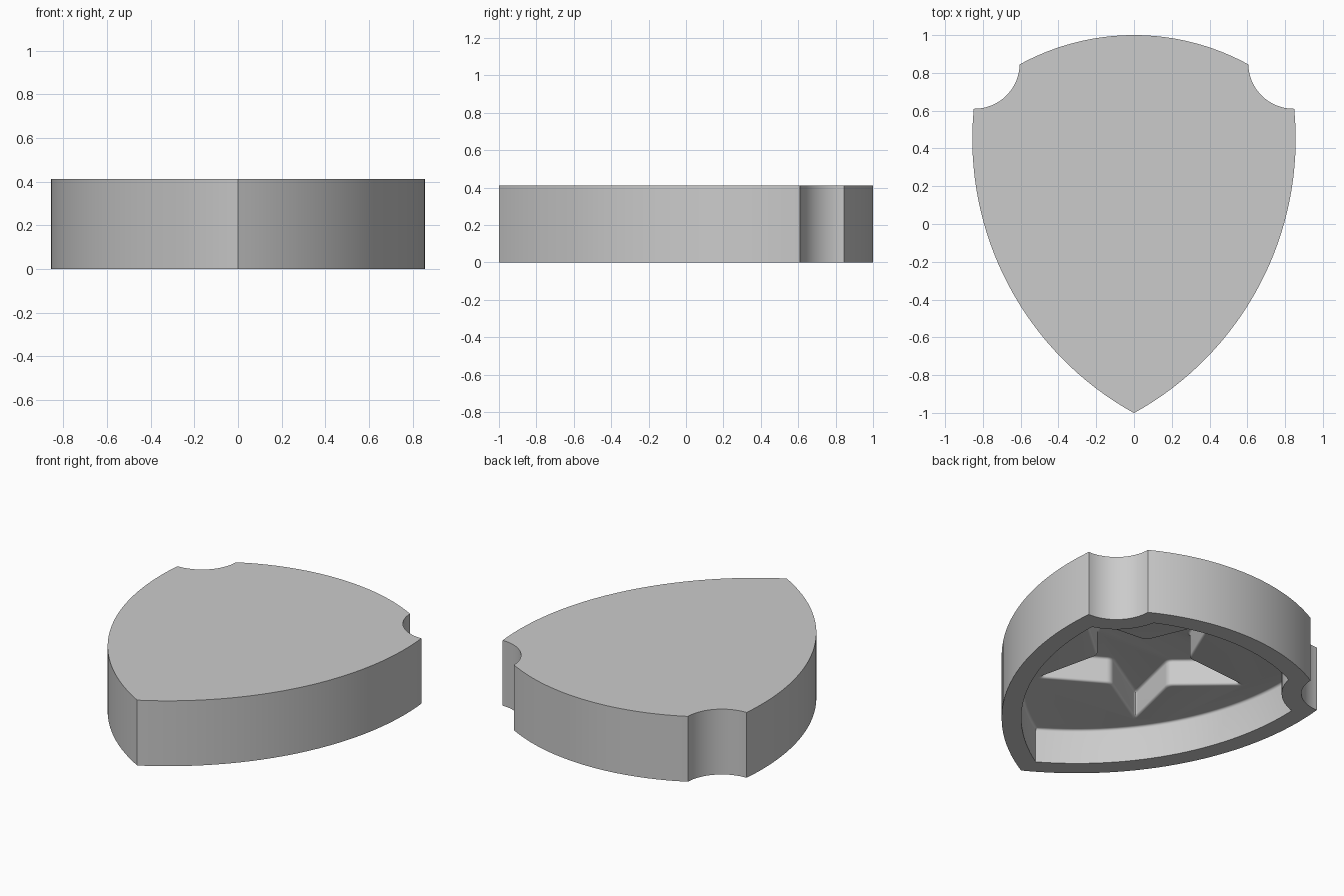
import bpy, bmesh, math
from mathutils import Vector

cube = bpy.data.objects.get("Cube")
if cube:
    bpy.data.objects.remove(cube, do_unlink=True)

HEIGHT, WALL, FLOOR, STAR_TOP, FILLET = 0.411, 0.112, 0.22, 0.383, 0.015
STAR_CENTRE = Vector((0, 0.075))


def meet(c1, r1, c2, r2, side):
    """Intersection of two circles, on the chosen side of the line of centres."""
    d = c2 - c1
    a = (d.length_squared + r1 * r1 - r2 * r2) / (2 * d.length)
    h = math.sqrt(r1 * r1 - a * a)
    d.normalize()
    return c1 + d * a + Vector((-d.y, d.x)) * h * side


def arc(c, p, q, n):
    """Points from p up to, but without, q around centre c."""
    a = math.atan2(p.y - c.y, p.x - c.x)
    sweep = math.atan2(q.y - c.y, q.x - c.x) - a
    sweep = (sweep + math.pi) % math.tau - math.pi
    r = (p - c).length
    return [c + r * Vector((math.cos(a + sweep * i / n), math.sin(a + sweep * i / n)))
            for i in range(n)]


def shield(inset):
    """Shield outline: two flank arcs, two scooped corners and a crown arc."""
    flank, scoop, crown = Vector((-0.802, 0.45)), Vector((0.845, 0.85)), Vector((0, -0.258))
    rf, rs, rc = 1.658 - inset, 0.24 + inset, 1.258 - inset
    tip = Vector((0, flank.y - math.sqrt(rf * rf - flank.x ** 2)))
    low = min((meet(flank, rf, scoop, rs, s) for s in (1, -1)), key=lambda p: p.y)
    high = min((meet(crown, rc, scoop, rs, s) for s in (1, -1)), key=lambda p: p.x)
    top = Vector((0, crown.y + rc))
    half = arc(flank, tip, low, 32) + arc(scoop, low, high, 16) + arc(crown, high, top, 16)
    return half + [top] + [Vector((-p.x, p.y)) for p in reversed(half[1:])]


def star(inset):
    """Five-pointed star with slightly rounded corners."""
    outer, inner, cut = 0.6, 0.272, 0.03
    pts = []
    for i in range(10):
        a = math.pi / 2 + i * math.pi / 5
        pts.append((inner if i % 2 else outer) * Vector((math.cos(a), math.sin(a))))
    rounded = []
    for i, p in enumerate(pts):
        u = p + (pts[i - 1] - p).normalized() * cut
        v = p + (pts[(i + 1) % 10] - p).normalized() * cut
        for t in (0, 0.25, 0.5, 0.75, 1):
            rounded.append(u * (1 - t) ** 2 + p * 2 * t * (1 - t) + v * t * t)
    reach = 0.235  # distance from the centre to each edge line
    return [STAR_CENTRE + p * (reach - inset) / reach for p in rounded]


def loft(name, outline, rings):
    """Closed solid through (inset, height) rings of an outline."""
    bm = bmesh.new()
    loops = [[bm.verts.new((p.x, p.y, z)) for p in outline(t)] for t, z in rings]
    bm.faces.new(list(reversed(loops[0])))
    bm.faces.new(loops[-1])
    n = len(loops[0])
    for a, b in zip(loops, loops[1:]):
        for i in range(n):
            j = (i + 1) % n
            bm.faces.new((a[i], a[j], b[j], b[i]))
    bmesh.ops.recalc_face_normals(bm, faces=bm.faces)
    mesh = bpy.data.meshes.new(name)
    bm.to_mesh(mesh)
    bm.free()
    obj = bpy.data.objects.new(name, mesh)
    bpy.context.collection.objects.link(obj)
    return obj


def fillet(top):
    """Rounded inner corner ending at the given height."""
    angles = [math.radians(a) for a in (0, 22.5, 45, 67.5, 90)]
    return [(FILLET * (1 - math.cos(a)), top - FILLET * (1 - math.sin(a))) for a in angles]


# Solid shield body
body = loft("shield_body", shield, [(0, 0), (0, HEIGHT)])

# Hollow underside
pocket = loft("pocket_cutter", shield, [(WALL, -0.1)] + [(WALL + t, z) for t, z in fillet(FLOOR)])

# Star sunk deeper into the hollow, with a softened lip
lip = [(-t, 2 * FLOOR - z) for t, z in reversed(fillet(FLOOR))]
sunk_star = loft("star_cutter", star, [(-FILLET, FLOOR - 0.1)] + lip + fillet(STAR_TOP))

bpy.context.view_layer.objects.active = body
body.select_set(True)
for cutter in (pocket, sunk_star):
    cutter.hide_render = True
    mod = body.modifiers.new("cut", "BOOLEAN")
    mod.operation, mod.solver, mod.object = "DIFFERENCE", "EXACT", cutter
    bpy.ops.object.modifier_apply(modifier=mod.name)
    bpy.data.objects.remove(cutter, do_unlink=True)

# Single grey finish
grey = bpy.data.materials.new("light_grey")
grey.use_nodes = True
colour = (0.6, 0.6, 0.6, 1)
grey.diffuse_color = colour
grey.node_tree.nodes["Principled BSDF"].inputs["Base Color"].default_value = colour
body.data.materials.clear()
body.data.materials.append(grey)
bpy.ops.object.shade_smooth_by_angle(angle=math.radians(30))
